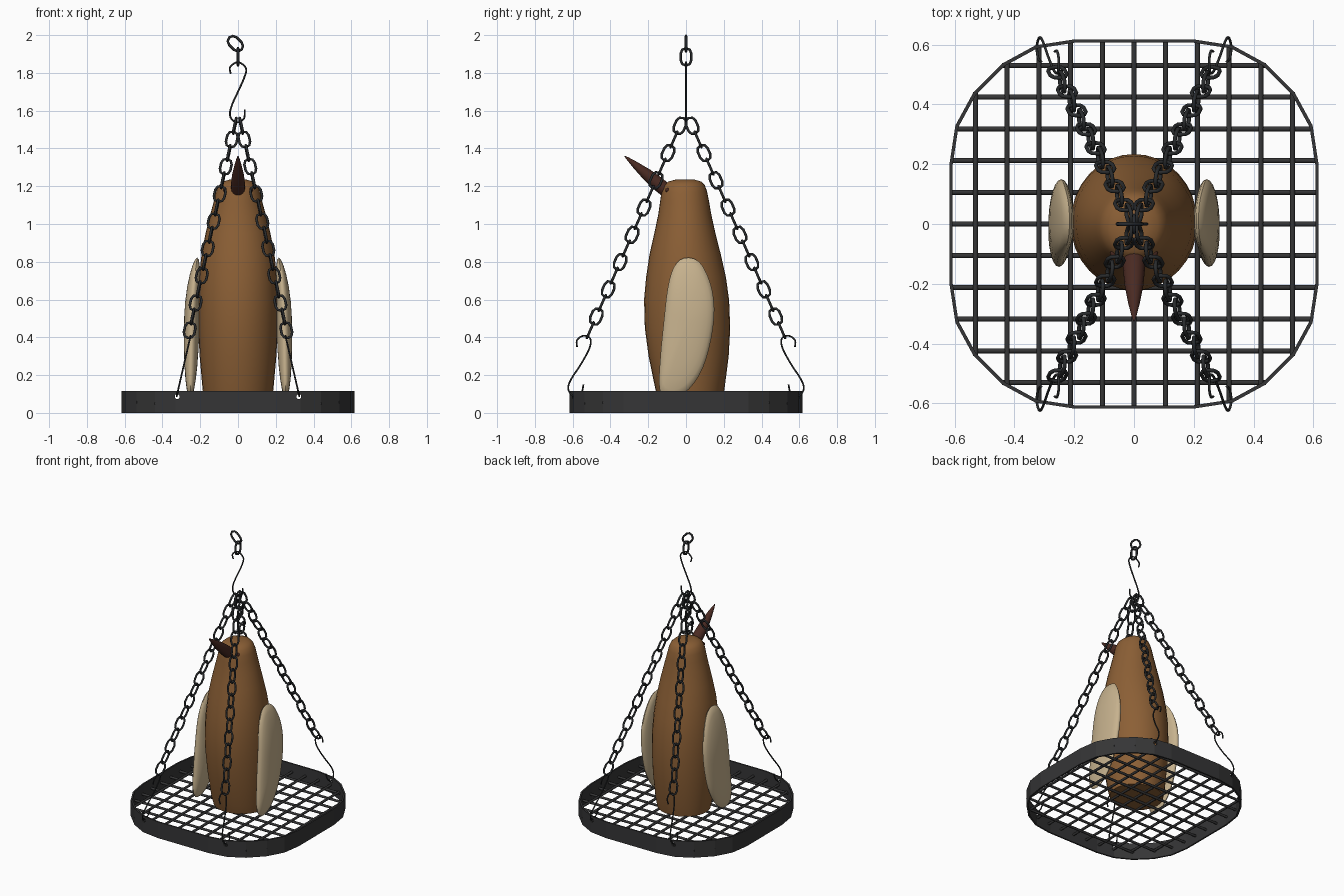
import bpy, bmesh, math
from mathutils import Vector, Matrix

if "Cube" in bpy.data.objects:
    bpy.data.objects.remove(bpy.data.objects["Cube"], do_unlink=True)


def material(name, rgb):
    m = bpy.data.materials.new(name)
    m.use_nodes = True
    m.diffuse_color = (*rgb, 1)
    m.node_tree.nodes["Principled BSDF"].inputs["Base Color"].default_value = (*rgb, 1)
    return m


BROWN = material("plumage brown", (0.26, 0.115, 0.036))
CREAM = material("wing cream", (0.57, 0.445, 0.27))
BEAK = material("beak dark brown", (0.068, 0.023, 0.016))
IRON = material("tray iron", (0.036, 0.036, 0.037))
STEEL = material("chain steel", (0.022, 0.024, 0.026))


def finish(bm, name, mat, angle=None):
    bmesh.ops.recalc_face_normals(bm, faces=bm.faces)
    mesh = bpy.data.meshes.new(name)
    bm.to_mesh(mesh)
    bm.free()
    mesh.materials.append(mat)
    ob = bpy.data.objects.new(name, mesh)
    bpy.context.collection.objects.link(ob)
    bpy.ops.object.select_all(action="DESELECT")
    ob.select_set(True)
    bpy.context.view_layer.objects.active = ob
    if angle:
        bpy.ops.object.shade_smooth_by_angle(angle=math.radians(angle))
    return ob


def loft(bm, rings, closed=False):
    """Skin closed rings of points, then cap the ends or join them."""
    loops = [[bm.verts.new(p) for p in ring] for ring in rings]
    for a, b in zip(loops, loops[1:] + loops[:1] if closed else loops[1:]):
        for i in range(len(a)):
            j = (i + 1) % len(a)
            bm.faces.new((a[i], a[j], b[j], b[i]))
    if not closed:
        bm.faces.new(loops[0])
        bm.faces.new(loops[-1])


def wire(bm, points, radius, closed=False, sides=8):
    """Sweep a round wire along a path lying in one plane."""
    pts = [Vector(p) for p in points]
    n = len(pts)
    normal = next(c for c in ((pts[1] - pts[0]).cross(p - pts[0]) for p in pts[2:])
                  if c.length > 1e-6).normalized()
    angles = [math.tau * k / sides for k in range(sides)]
    rings = []
    for i, p in enumerate(pts):
        a = pts[i - 1] if closed or i else p
        b = pts[(i + 1) % n] if closed or i < n - 1 else p
        side = (b - a).normalized().cross(normal)
        rings.append([p + radius * (math.cos(t) * side + math.sin(t) * normal) for t in angles])
    loft(bm, rings, closed)


def smooth_path(pts, steps=5, closed=False):
    """Catmull-Rom points through the given planar path."""
    n, out = len(pts), []
    for i in range(n if closed else n - 1):
        ids = (i - 1, i, i + 1, i + 2)
        a, b, c, d = (Vector(pts[k % n] if closed else pts[min(max(k, 0), n - 1)]) for k in ids)
        for s in range(steps):
            t = s / steps
            out.append(0.5 * (2 * b + (c - a) * t + (2 * a - 5 * b + 4 * c - d) * t * t
                              + (3 * b - a - 3 * c + d) * t ** 3))
    return out if closed else out + [Vector(pts[-1])]


# Tray rim: a rounded square built from one quarter outline
CORNER = [(0.2, 0.617), (0.33, 0.597), (0.44, 0.537), (0.537, 0.44), (0.597, 0.33), (0.617, 0.2)]
outline = []
for q in range(4):
    turn = Matrix.Rotation(-q * math.pi / 2, 2)
    outline += [turn @ Vector(p) for p in CORNER]
bm = bmesh.new()
section = [(1, 0), (1, 0.115), (0.983, 0.115), (0.983, 0)]
loft(bm, [[(p.x * s, p.y * s, z) for p in outline] for s, z in section], closed=True)
rim = finish(bm, "tray_rim", IRON)

# Holes in the rim for the hooks
bm = bmesh.new()
for x in (-0.322, 0.322):
    bmesh.ops.create_cone(bm, cap_ends=True, segments=12, radius1=0.013, radius2=0.013, depth=1.4,
                          matrix=Matrix.Translation((x, 0, 0.086)) @ Matrix.Rotation(math.pi / 2, 4, "X"))
cutter = finish(bm, "rim_hole_cutter", IRON)
cutter.hide_render = True
cut = rim.modifiers.new("holes", "BOOLEAN")
cut.operation, cut.solver, cut.object = "DIFFERENCE", "EXACT", cutter
bpy.context.view_layer.objects.active = rim
bpy.ops.object.modifier_apply(modifier=cut.name)
bpy.data.objects.remove(cutter, do_unlink=True)


# Tray grid: rods cut to the length of the outline
def reach(d):
    d = abs(d)
    for (x0, y0), (x1, y1) in zip([(0, 0.617)] + CORNER, CORNER):
        if d <= x1:
            return y0 + (y1 - y0) * (d - x0) / (x1 - x0) - 0.006


bm = bmesh.new()
for i in range(-5, 6):
    d = i * 0.106
    for axis, at in (("Y", (0, d, 0.05)), ("X", (d, 0, 0.056))):
        bmesh.ops.create_cone(bm, cap_ends=True, segments=8, radius1=0.0085, radius2=0.0085,
                              depth=2 * reach(d),
                              matrix=Matrix.Translation(at) @ Matrix.Rotation(math.pi / 2, 4, axis))
finish(bm, "tray_grid", IRON, 50)

# Body: height, half width, front y, back y
BODY = [(0.058, 0.176, -0.142, 0.19), (0.12, 0.187, -0.161, 0.203), (0.3, 0.203, -0.198, 0.226),
        (0.45, 0.211, -0.218, 0.234), (0.6, 0.212, -0.222, 0.228), (0.72, 0.206, -0.211, 0.211),
        (0.84, 0.193, -0.193, 0.184), (0.95, 0.172, -0.168, 0.156), (1.05, 0.147, -0.147, 0.134),
        (1.12, 0.128, -0.137, 0.122), (1.17, 0.116, -0.13, 0.112), (1.205, 0.102, -0.118, 0.1),
        (1.225, 0.08, -0.093, 0.08), (1.235, 0.045, -0.055, 0.045)]
bm = bmesh.new()
turns = [math.tau * k / 32 for k in range(32)]
loft(bm, [[(w * math.cos(t), (f + b) / 2 + (b - f) / 2 * math.sin(t), z) for t in turns]
          for z, w, f, b in BODY])
finish(bm, "body", BROWN, 60)

# Wings: lens-shaped paddles from a side outline of (y, z)
WING = [(-0.01, 0.82), (0.07, 0.8), (0.128, 0.69), (0.15, 0.55), (0.133, 0.39), (0.088, 0.235),
        (0.015, 0.125), (-0.07, 0.076), (-0.138, 0.115), (-0.137, 0.28), (-0.117, 0.49),
        (-0.097, 0.66), (-0.065, 0.77)]
edge = smooth_path([(0, y, z) for y, z in WING], 3, True)
for side, label in ((1, "left"), (-1, "right")):
    bm = bmesh.new()
    rings = []
    for k in range(-6, 7):
        t = math.radians(k * 14)
        s, bulge = math.cos(t), 0.041 * math.sin(t)
        ring = []
        for p in edge:
            z = 0.47 + (p.z - 0.47) * s
            lean = 0.02 * (0.47 - z) - 0.022 * max(0, (z - 0.5) / 0.32) ** 2
            ring.append((side * (0.245 + bulge + lean), p.y * s, z))
        rings.append(ring)
    loft(bm, rings)
    finish(bm, label + "_wing", CREAM, 50)

# Beak: a bulging cone pointing forward and up
base, tip = Vector((0, -0.09, 1.165)), Vector((0, -0.325, 1.36))
frame = (tip - base).to_track_quat("Z", "Y")
bm = bmesh.new()
loft(bm, [[base.lerp(tip, t) + frame @ Vector((r * math.cos(a), r * math.sin(a), 0))
           for a in (math.tau * k / 16 for k in range(16))]
          for t, r in ((0, 0.036), (0.25, 0.037), (0.5, 0.031), (0.75, 0.019), (0.93, 0.008), (1, 0.002))])
finish(bm, "beak", BEAK, 50)

# Eyes
for side, label in ((1, "left"), (-1, "right")):
    bm = bmesh.new()
    bmesh.ops.create_uvsphere(bm, u_segments=12, v_segments=8, radius=0.012,
                              matrix=Matrix.Translation((side * 0.068, -0.098, 1.18)))
    finish(bm, label + "_eye", BEAK, 60)

# Chain link: an elongated ring in the local XZ plane
LINK = []
for sign in (1, -1):
    for k in range(5):
        a = math.pi * k / 4
        LINK.append(Vector((sign * 0.028 * math.cos(a), 0, sign * (0.018 + 0.028 * math.sin(a)))))


def add_link(bm, centre, along, facing):
    """Place a link lengthwise on one axis with its flat side facing another."""
    z = along.normalized()
    y = (facing - facing.dot(z) * z).normalized()
    x = y.cross(z)
    wire(bm, [centre + p.x * x + p.z * z for p in LINK], 0.0068, closed=True)


# Four chains and the hooks that hold the tray
SIDEWAYS, FORWARD, UP = Vector((1, 0, 0)), Vector((0, 1, 0)), Vector((0, 0, 1))
HOOK = [(0.577, 0.35), (0.577, 0.385), (0.545, 0.408), (0.508, 0.395), (0.51, 0.345), (0.555, 0.26),
        (0.61, 0.175), (0.623, 0.125), (0.595, 0.088), (0.555, 0.105), (0.543, 0.15)]
for sx, sy, label in ((1, -1, "front_left"), (-1, -1, "front_right"),
                      (1, 1, "back_left"), (-1, 1, "back_right")):
    top, low = Vector((sx * 0.017, sy * 0.032, 1.52)), Vector((sx * 0.24, sy * 0.475, 0.51))
    along = low - top
    bm = bmesh.new()
    for i in range(16):
        add_link(bm, top.lerp(low, i / 14), along, along.cross(SIDEWAYS) if i % 2 else SIDEWAYS)
    finish(bm, label + "_chain", STEEL, 60)
    bm = bmesh.new()
    wire(bm, smooth_path([(sx * (0.253 + 0.23 * (0.4 - z)), sy * r, z) for r, z in HOOK]), 0.0045)
    finish(bm, label + "_hook", STEEL, 60)

# Top hook and the two links above it
TOP_HOOK = [(-0.038, 1.795), (-0.042, 1.83), (0, 1.857), (0.042, 1.825), (0.033, 1.775),
            (0.002, 1.705), (-0.03, 1.635), (-0.043, 1.585), (-0.032, 1.553), (0, 1.538),
            (0.032, 1.56), (0.036, 1.605)]
bm = bmesh.new()
wire(bm, smooth_path([(x, 0, z) for x, z in TOP_HOOK]), 0.0048)
finish(bm, "top_hook", STEEL, 60)
bm = bmesh.new()
add_link(bm, Vector((0, 0, 1.885)), UP, SIDEWAYS)
add_link(bm, Vector((-0.014, 0, 1.955)), UP - SIDEWAYS, FORWARD)
finish(bm, "top_links", STEEL, 60)
